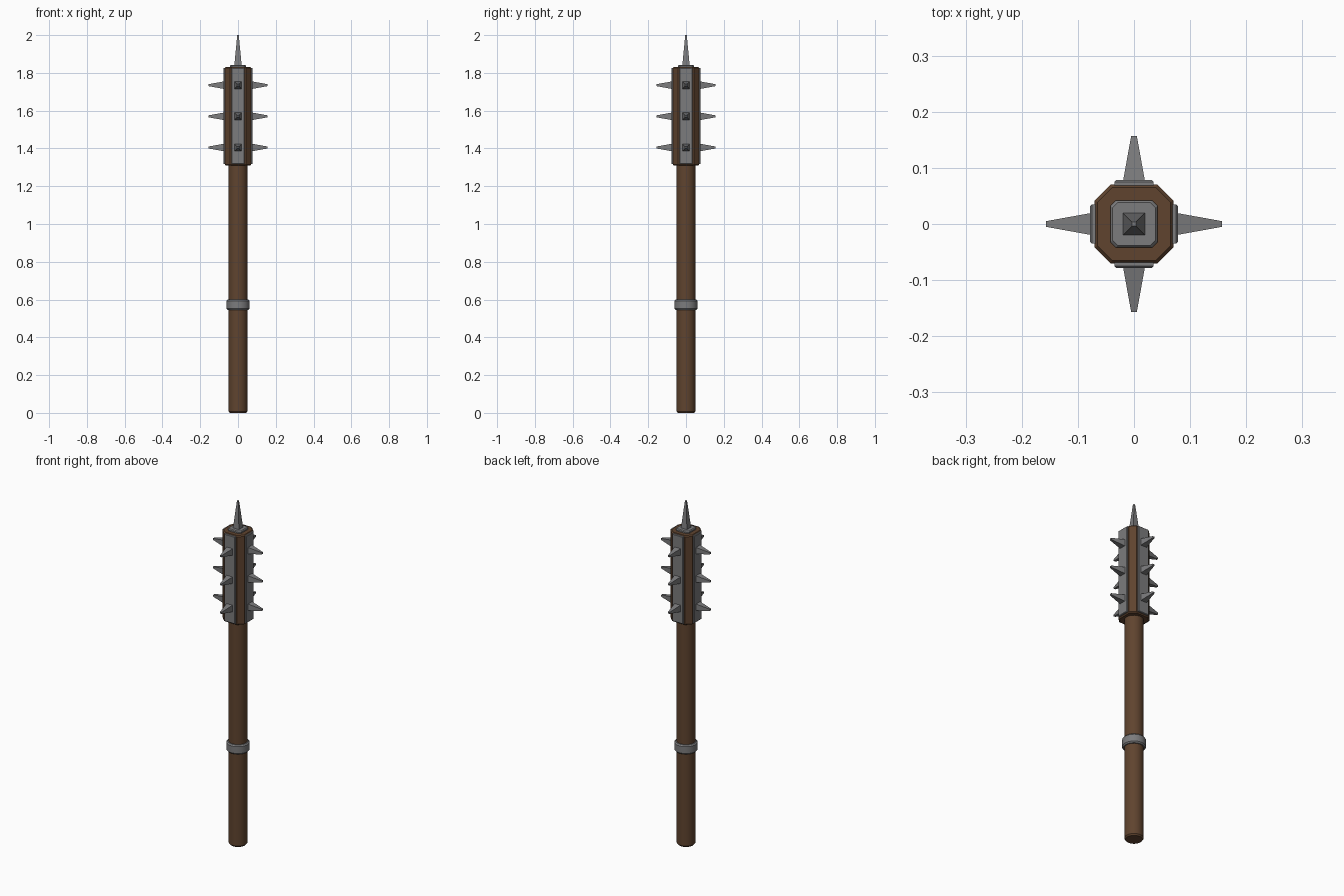
import bpy, bmesh, math
from mathutils import Matrix

if "Cube" in bpy.data.objects:
    bpy.data.objects.remove(bpy.data.objects["Cube"])


def material(name, rgb):
    m = bpy.data.materials.new(name)
    m.diffuse_color = (*rgb, 1)
    m.use_nodes = True
    m.node_tree.nodes["Principled BSDF"].inputs["Base Color"].default_value = m.diffuse_color
    return m


WOOD = material("brown wood", (0.115, 0.057, 0.028))
METAL = material("grey iron", (0.2, 0.2, 0.205))


def circle(r, n=24):
    return [(r * math.cos(2 * math.pi * (i + .5) / n), r * math.sin(2 * math.pi * (i + .5) / n)) for i in range(n)]


def rect(hx, hy, c=0):
    """Rectangle outline, with corners cut by c."""
    if c == 0:
        return [(hx, -hy), (hx, hy), (-hx, hy), (-hx, -hy)]
    return [(hx, -hy + c), (hx, hy - c), (hx - c, hy), (-hx + c, hy),
            (-hx, hy - c), (-hx, -hy + c), (-hx + c, -hy), (hx - c, -hy)]


def stack(name, mat, levels, matrix=Matrix(), smooth=False):
    """Solid made by skinning (z, outline) levels from bottom to top."""
    bm = bmesh.new()
    rings = [[bm.verts.new((x, y, z)) for x, y in outline] for z, outline in levels]
    n = len(rings[0])
    for a, b in zip(rings, rings[1:]):
        for i in range(n):
            j = (i + 1) % n
            bm.faces.new((a[i], a[j], b[j], b[i]))
    bm.faces.new(rings[0][::-1])
    bm.faces.new(rings[-1])
    bm.transform(matrix)
    bmesh.ops.recalc_face_normals(bm, faces=bm.faces)
    me = bpy.data.meshes.new(name)
    bm.to_mesh(me)
    bm.free()
    me.materials.append(mat)
    ob = bpy.data.objects.new(name, me)
    bpy.context.collection.objects.link(ob)
    if smooth:
        bpy.ops.object.select_all(action='DESELECT')
        ob.select_set(True)
        bpy.context.view_layer.objects.active = ob
        bpy.ops.object.shade_smooth_by_angle(angle=math.radians(30))
    return ob


# Round handle and grip ring
stack("handle", WOOD, [(0, circle(.044)), (.008, circle(.05)), (1.33, circle(.05))], smooth=True)
stack("grip_ring", METAL, [(.546, circle(.056)), (.553, circle(.062)), (.593, circle(.062)),
                           (.6, circle(.056))], smooth=True)

# Cut-corner wooden head
stack("head", WOOD, [(1.31, rect(.065, .065, .026)), (1.316, rect(.07, .07, .028)),
                     (1.825, rect(.07, .07, .028)), (1.831, rect(.065, .065, .026))])

# Top cap and tip spike
stack("top_cap", METAL, [(1.825, rect(.042, .042, .01)), (1.838, rect(.042, .042, .01)),
                         (1.843, rect(.038, .038, .009))])
stack("tip_spike", METAL, [(1.835, rect(.02, .02)), (2.0, rect(.004, .004))])

# Iron plate and three spikes on each side of the head
for k, side in enumerate(("front", "right", "back", "left")):
    turn = Matrix.Rotation(k * math.pi / 2, 4, 'Z')
    lay = Matrix.Rotation(math.pi / 2, 4, 'X')   # local z points outward to -y
    mid = turn @ Matrix.Translation((0, 0, 1.572)) @ lay
    stack(side + "_plate", METAL, [(.066, rect(.035, .255)), (.075, rect(.035, .255)),
                                   (.078, rect(.032, .252))], mid)
    for i, z in enumerate((1.405, 1.57, 1.735)):
        stack(f"{side}_spike_{i + 1}", METAL, [(.074, rect(.02, .02)), (.157, rect(.005, .005))],
              turn @ Matrix.Translation((0, 0, z)) @ lay)
